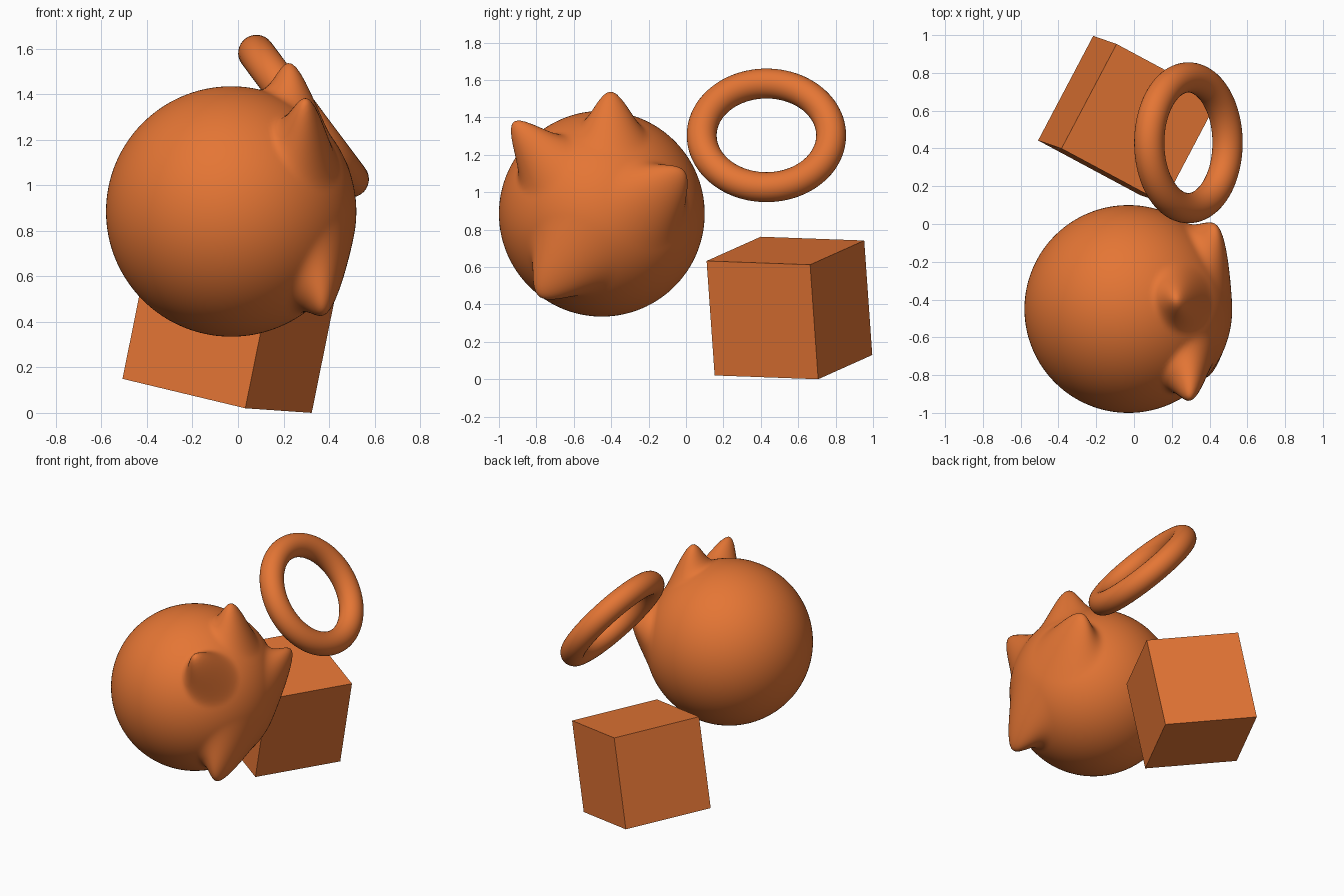
import bpy, bmesh, math
from mathutils import Vector, Matrix

if "Cube" in bpy.data.objects:
    bpy.data.objects.remove(bpy.data.objects["Cube"])

orange = bpy.data.materials.new("orange")
orange.diffuse_color = (0.78, 0.18, 0.035, 1)
orange.use_nodes = True
orange.node_tree.nodes["Principled BSDF"].inputs["Base Color"].default_value = orange.diffuse_color


def finish(obj, name, smooth):
    obj.name = name
    obj.data.materials.append(orange)
    for poly in obj.data.polygons:
        poly.use_smooth = smooth


def from_bmesh(bm, name, smooth):
    mesh = bpy.data.meshes.new(name)
    bm.to_mesh(mesh)
    bm.free()
    obj = bpy.data.objects.new(name, mesh)
    bpy.context.collection.objects.link(obj)
    finish(obj, name, smooth)
    return obj


# Ball with four pulled-out spikes: (base point, pull vector, falloff radius)
RADIUS = 0.55
spikes = [
    ((0.30, 0.06, 0.457), (-0.03, -0.01, 0.19), 0.20),
    ((0.349, -0.316, 0.286), (-0.01, -0.155, 0.20), 0.20),
    ((0.448, -0.183, -0.265), (-0.02, -0.14, -0.165), 0.26),
    ((0.47, 0.275, 0.06), (0.01, 0.15, 0.15), 0.26),
]
bm = bmesh.new()
bmesh.ops.create_icosphere(bm, subdivisions=6, radius=RADIUS)
for v in bm.verts:
    start = v.co.copy()
    for base, pull, reach in spikes:
        t = 1 - (start - Vector(base).normalized() * RADIUS).length / reach
        if t > 0:
            v.co += Vector(pull) * (t * t * (3 - 2 * t))
ball = from_bmesh(bm, "spiked_ball", True)
ball.location = (-0.03, -0.45, 0.885)

# Tilted cube
ax = Vector((0.29, 0.55, -0.02)).normalized()
az = Vector((0.12, -0.05, 0.612))
az = (az - ax * az.dot(ax)).normalized()
ay = az.cross(ax)
bm = bmesh.new()
bmesh.ops.create_cube(bm, size=0.626)
cube = from_bmesh(bm, "tilted_cube", False)
cube.matrix_world = Matrix.Translation((-0.03, 0.553, 0.381)) @ Matrix((ax, ay, az)).transposed().to_4x4()

# Tilted ring
bpy.ops.mesh.primitive_torus_add(
    major_segments=96, minor_segments=32, major_radius=0.346, minor_radius=0.08,
    location=(0.288, 0.43, 1.304), rotation=(0, math.atan2(0.2775, 0.2075), 0))
finish(bpy.context.object, "tilted_ring", True)
